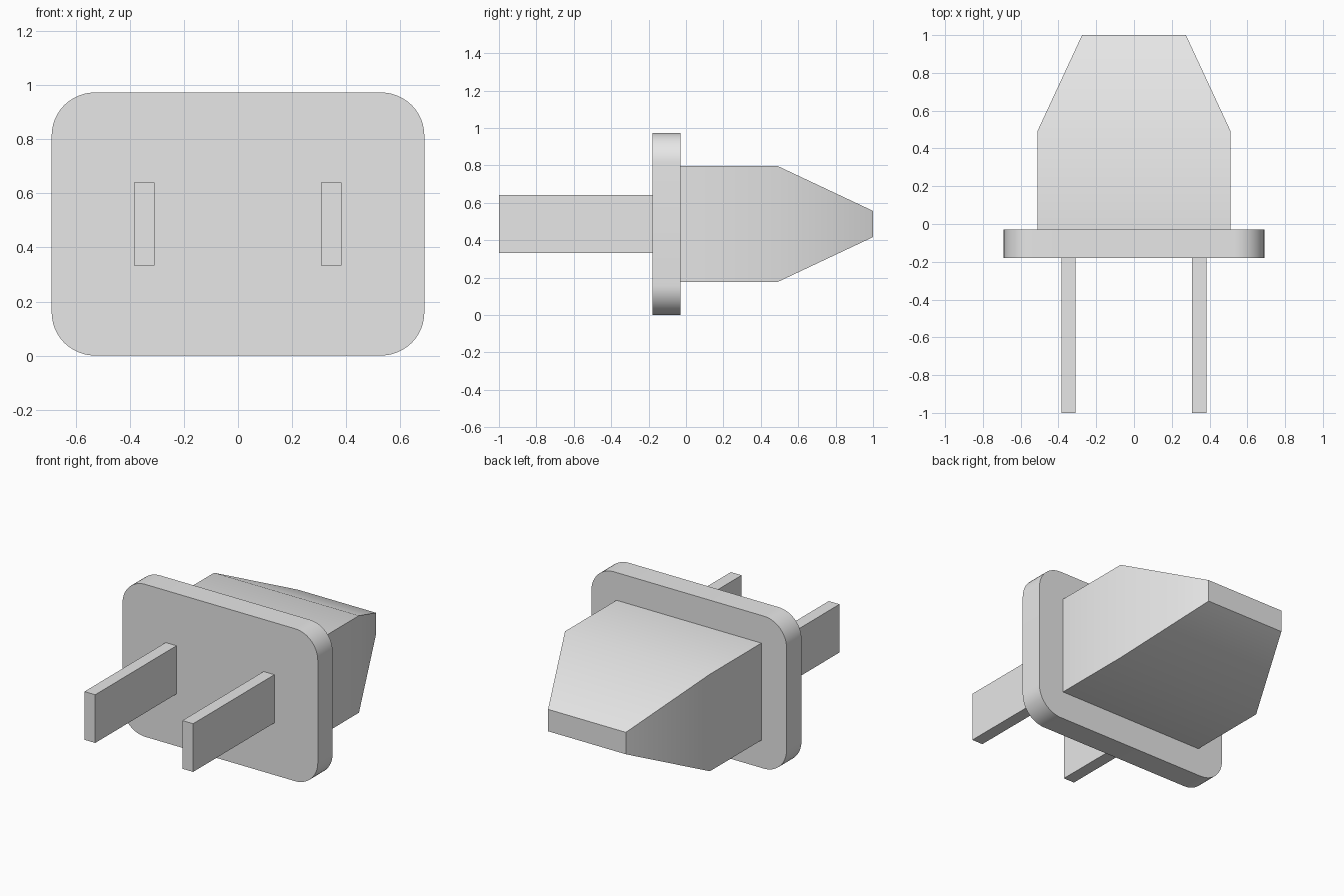
import bpy
import bmesh
from math import pi, sin, cos, radians

cube = bpy.data.objects.get("Cube")
if cube:
    bpy.data.objects.remove(cube, do_unlink=True)

grey = bpy.data.materials.new("plain_grey")
grey.use_nodes = True
colour = (0.8, 0.8, 0.8, 1)
grey.diffuse_color = colour
grey.node_tree.nodes["Principled BSDF"].inputs["Base Color"].default_value = colour

MID_Z = 0.487


def rounded_outline(hx, hz, radius=0, steps=12):
    """Rectangle outline in x and z, with optional round corners."""
    if not radius:
        return [(hx, hz), (-hx, hz), (-hx, -hz), (hx, -hz)]
    points = []
    for corner, (sx, sz) in enumerate([(1, 1), (-1, 1), (-1, -1), (1, -1)]):
        for i in range(steps + 1):
            a = (corner + i / steps) * pi / 2
            points.append((sx * (hx - radius) + radius * cos(a),
                           sz * (hz - radius) + radius * sin(a)))
    return points


def loft(name, sections, x=0):
    """Skin a row of (y, outline) sections and cap both ends."""
    bm = bmesh.new()
    rings = [[bm.verts.new((x + px, y, MID_Z + pz)) for px, pz in outline]
             for y, outline in sections]
    for a, b in zip(rings, rings[1:]):
        for i in range(len(a)):
            j = (i + 1) % len(a)
            bm.faces.new((a[i], a[j], b[j], b[i]))
    bm.faces.new(rings[0])
    bm.faces.new(rings[-1])
    bmesh.ops.recalc_face_normals(bm, faces=bm.faces)
    mesh = bpy.data.meshes.new(name)
    bm.to_mesh(mesh)
    bm.free()
    mesh.materials.append(grey)
    obj = bpy.data.objects.new(name, mesh)
    bpy.context.collection.objects.link(obj)
    bpy.ops.object.select_all(action="DESELECT")
    obj.select_set(True)
    bpy.context.view_layer.objects.active = obj
    bpy.ops.object.shade_smooth_by_angle(angle=radians(30))
    return obj


# Face plate with round corners
plate = rounded_outline(0.69, MID_Z, 0.16)
loft("face_plate", [(-0.18, plate), (-0.03, plate)])

# Grip body that tapers toward the back
body = rounded_outline(0.512, 0.31)
loft("grip_body", [(-0.03, body), (0.49, body), (1.0, rounded_outline(0.275, 0.07))])

# Two flat prongs
prong = rounded_outline(0.038, 0.154)
for name, x in (("left_prong", 0.345), ("right_prong", -0.347)):
    loft(name, [(-1.0, prong), (-0.18, prong)], x)
